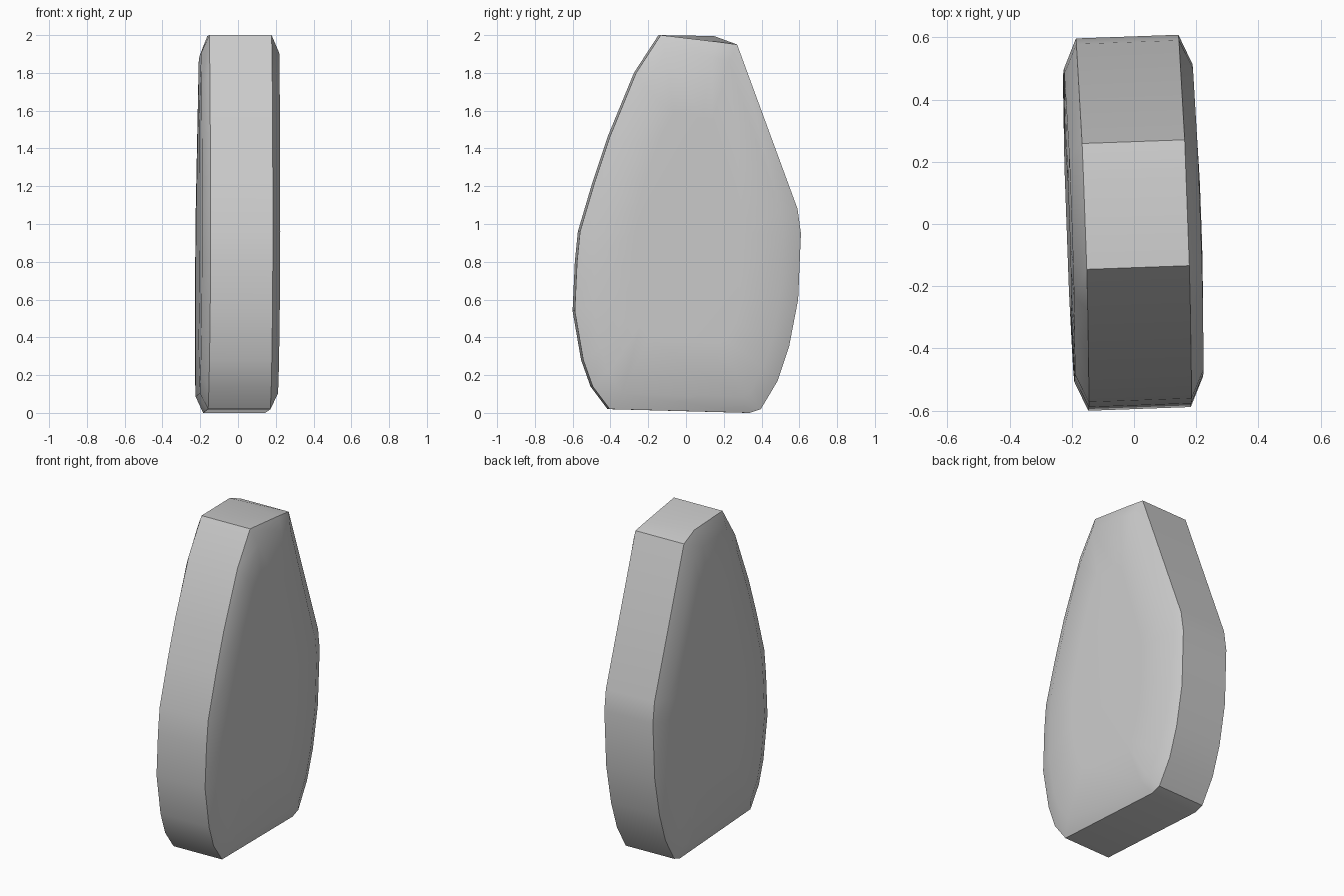
import bpy, bmesh, math
from mathutils import Matrix, Vector

cube = bpy.data.objects.get("Cube")
if cube:
    bpy.data.objects.remove(cube, do_unlink=True)

# Plain stone colour
stone = bpy.data.materials.new("stone grey")
stone.use_nodes = True
GREY = (0.6, 0.6, 0.6, 1)
stone.diffuse_color = GREY
stone.node_tree.nodes["Principled BSDF"].inputs["Base Color"].default_value = GREY

# Side profile of the slab as (y, z), from the top front corner round the back
PROFILE = [(-.14, 2), (.155, 1.98), (.265, 1.95), (.585, 1.08), (.603, .95),
           (.588, .6), (.54, .35), (.48, .17), (.39, .02), (.33, 0),
           (-.41, .02), (-.5, .14), (-.55, .28), (-.595, .54), (-.583, .8),
           (-.567, .96), (-.49, 1.22), (-.41, 1.46), (-.27, 1.8)]
# Cross-section of one half: x, depth scale, height scale
SECTION = [(.165, 1, 1), (.207, .84, .91), (.212, .5, .6)]
CENTRE = Vector((0, 0, .95))

bm = bmesh.new()


def ring(x, sy, sz):
    """One loop of vertices following the profile."""
    return [bm.verts.new((x, y * sy, CENTRE.z + (z - CENTRE.z) * sz))
            for y, z in PROFILE]


# Rim, chamfers and broad faces, lofted from one side to the other
loft = [ring(-x, sy, sz) for x, sy, sz in reversed(SECTION)]
loft += [ring(*s) for s in SECTION]
count = len(PROFILE)
for a, b in zip(loft, loft[1:]):
    for i in range(count):
        j = (i + 1) % count
        bm.faces.new((a[i], a[j], b[j], b[i]))
bm.faces.new(loft[0])
bm.faces.new(reversed(loft[-1]))

# The back of the top edge dips towards the left side
for side, drop in ((3, -.015), (2, .015)):
    loft[side][1].co.z += drop

# Slight twist and lean of the hand-cut slab
bmesh.ops.rotate(bm, verts=bm.verts, cent=(0, 0, 0),
                 matrix=Matrix.Rotation(.036, 3, 'Z'))
for v in bm.verts:
    v.co.x += .008 * (v.co.z - 1)
bmesh.ops.recalc_face_normals(bm, faces=bm.faces)

mesh = bpy.data.meshes.new("stone_slab")
bm.to_mesh(mesh)
bm.free()
mesh.materials.append(stone)
slab = bpy.data.objects.new("stone_slab", mesh)
bpy.context.collection.objects.link(slab)

# Soft faces with crisp rim edges
bpy.context.view_layer.objects.active = slab
slab.select_set(True)
bpy.ops.object.shade_smooth_by_angle(angle=math.radians(35))
